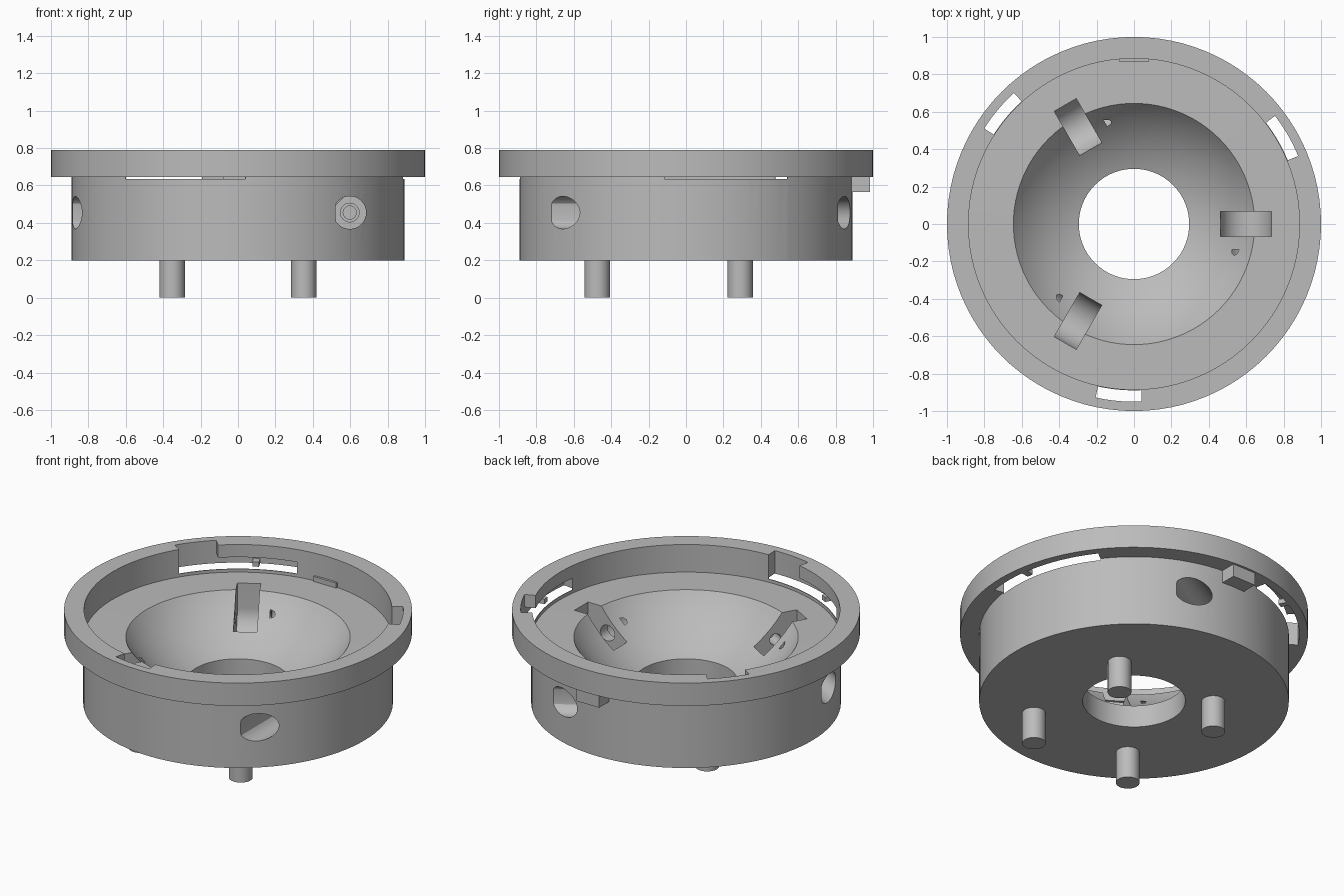
import bpy, bmesh, math
from mathutils import Matrix

if "Cube" in bpy.data.objects:
    bpy.data.objects.remove(bpy.data.objects["Cube"])

grey = bpy.data.materials.new("light_grey")
grey.diffuse_color = (0.5, 0.5, 0.5, 1)
grey.use_nodes = True
grey.node_tree.nodes["Principled BSDF"].inputs["Base Color"].default_value = grey.diffuse_color


def make(name, bm):
    bmesh.ops.recalc_face_normals(bm, faces=bm.faces)
    me = bpy.data.meshes.new(name)
    bm.to_mesh(me)
    bm.free()
    me.materials.append(grey)
    ob = bpy.data.objects.new(name, me)
    bpy.context.collection.objects.link(ob)
    return ob


def extrude(name, pts, vec, rot=0.0):
    """Solid from a flat outline swept along vec, then turned about z."""
    bm = bmesh.new()
    a = [bm.verts.new(p) for p in pts]
    b = [bm.verts.new([p[i] + vec[i] for i in range(3)]) for p in pts]
    bm.faces.new(a)
    bm.faces.new(b[::-1])
    n = len(pts)
    for i in range(n):
        j = (i + 1) % n
        bm.faces.new((a[i], a[j], b[j], b[i]))
    bm.transform(Matrix.Rotation(math.radians(rot), 4, 'Z'))
    return make(name, bm)


def sector(name, r0, r1, a0, a1, z0, z1):
    """Curved bar between two radii, two angles and two heights."""
    n = 16
    ang = [math.radians(a0 + (a1 - a0) * i / n) for i in range(n + 1)]
    pts = [(r1 * math.cos(t), r1 * math.sin(t), z0) for t in ang]
    pts += [(r0 * math.cos(t), r0 * math.sin(t), z0) for t in reversed(ang)]
    return extrude(name, pts, (0, 0, z1 - z0))


def lathe(name, prof, n=96):
    bm = bmesh.new()
    rings = []
    for k in range(n):
        t = 2 * math.pi * k / n
        rings.append([bm.verts.new((r * math.cos(t), r * math.sin(t), z)) for r, z in prof])
    m = len(prof)
    for k in range(n):
        p, q = rings[k], rings[(k + 1) % n]
        for i in range(m):
            j = (i + 1) % m
            bm.faces.new((p[i], q[i], q[j], p[j]))
    return make(name, bm)


def cut(target, cutter):
    cutter.hide_render = True
    mod = target.modifiers.new("cut", 'BOOLEAN')
    mod.operation = 'DIFFERENCE'
    mod.solver = 'EXACT'
    mod.object = cutter
    dg = bpy.context.evaluated_depsgraph_get()
    dg.update()
    new = bpy.data.meshes.new_from_object(target.evaluated_get(dg))
    target.modifiers.remove(mod)
    target.data = new
    bpy.data.objects.remove(cutter)


def disc(r, y, flat=-9, n=32):
    """Circle around the roller axle, in a plane of constant y."""
    return [(AX + max(flat, r * math.cos(2 * math.pi * i / n)), y,
             AZ + r * math.sin(2 * math.pi * i / n)) for i in range(n)]


# Housing: drum, flange, recessed floor, spherical bowl and centre hole
RIM, FLOOR, TOP = 0.645, 0.615, 0.79
C, R = 1.075, 0.792
t0, t1 = math.asin(RIM / R), math.asin(0.295 / R)
bowl = [(R * math.sin(t), C - R * math.cos(t))
        for t in [t0 + (t1 - t0) * i / 16 for i in range(17)]]
housing = lathe("housing", [(0.295, 0.2), (0.89, 0.2), (0.89, 0.645), (1, 0.645), (1, TOP),
                            (0.885, TOP), (0.885, FLOOR)] + bowl)

# Three roller pockets with screw recess, bore and blind axle hole
AX, AZ, WR = 0.5975, 0.455, 0.1375
for rot in (0, 120, 240):
    arc = [(AX + WR * math.cos(t), -0.068, AZ + WR * math.sin(t))
           for t in [math.pi + math.pi * i / 24 for i in range(25)]]
    outline = arc + [(AX + WR, -0.068, 0.9), (AX - WR, -0.068, 0.9)]
    cut(housing, extrude("roller_cutter", outline, (0, 0.136, 0), rot))
    # drop doubled points along the flat side of the recess
    pts = []
    for p in disc(0.0875, -1, -0.075):
        if p[0] > AX - 0.0749 or not pts or pts[-1][0] > AX - 0.0749:
            pts.append(p)
            last = None
        else:
            last = p
            if len(pts) > 1 and pts[-2][0] <= AX - 0.0749:
                pts[-1] = p
            else:
                pts.append(p)
    cut(housing, extrude("screw_cutter", pts, (0, 0.863, 0), rot))
    cut(housing, extrude("bore_cutter", disc(0.05, -0.2), (0, 0.2, 0), rot))
    cut(housing, extrude("axle_cutter", disc(0.035, 0), (0, 0.16, 0), rot))

# Three unevenly spaced twist-lock slots: open entry, covered track, small stop
for a in (30, 140, 265):
    cut(housing, sector("entry_cutter", 0.84, 0.95, a - 7.5, a + 7.5, 0.635, 0.9))
    cut(housing, sector("track_cutter", 0.84, 0.95, a - 37.5, a + 7.4, 0.635, 0.71))
    sector("lock_stop", 0.9, 0.955, a - 22.7, a - 20.3, 0.645, 0.675)

bpy.ops.object.select_all(action='DESELECT')
housing.select_set(True)
bpy.context.view_layer.objects.active = housing
bpy.ops.object.shade_smooth_by_angle(angle=math.radians(30))

# Index tab under the flange at the back
extrude("index_tab", [(-0.08, 0.87, 0.565), (0.08, 0.87, 0.565),
                      (0.08, 0.985, 0.565), (-0.08, 0.985, 0.565)], (0, 0, 0.082))

# Four feet
for x in (-0.352, 0.352):
    for y in (-0.475, 0.29):
        bpy.ops.mesh.primitive_cylinder_add(vertices=32, radius=0.068, depth=0.21,
                                            location=(x, y, 0.105))
        foot = bpy.context.object
        foot.name = "foot"
        foot.data.materials.append(grey)
        bpy.ops.object.shade_smooth_by_angle(angle=math.radians(30))
